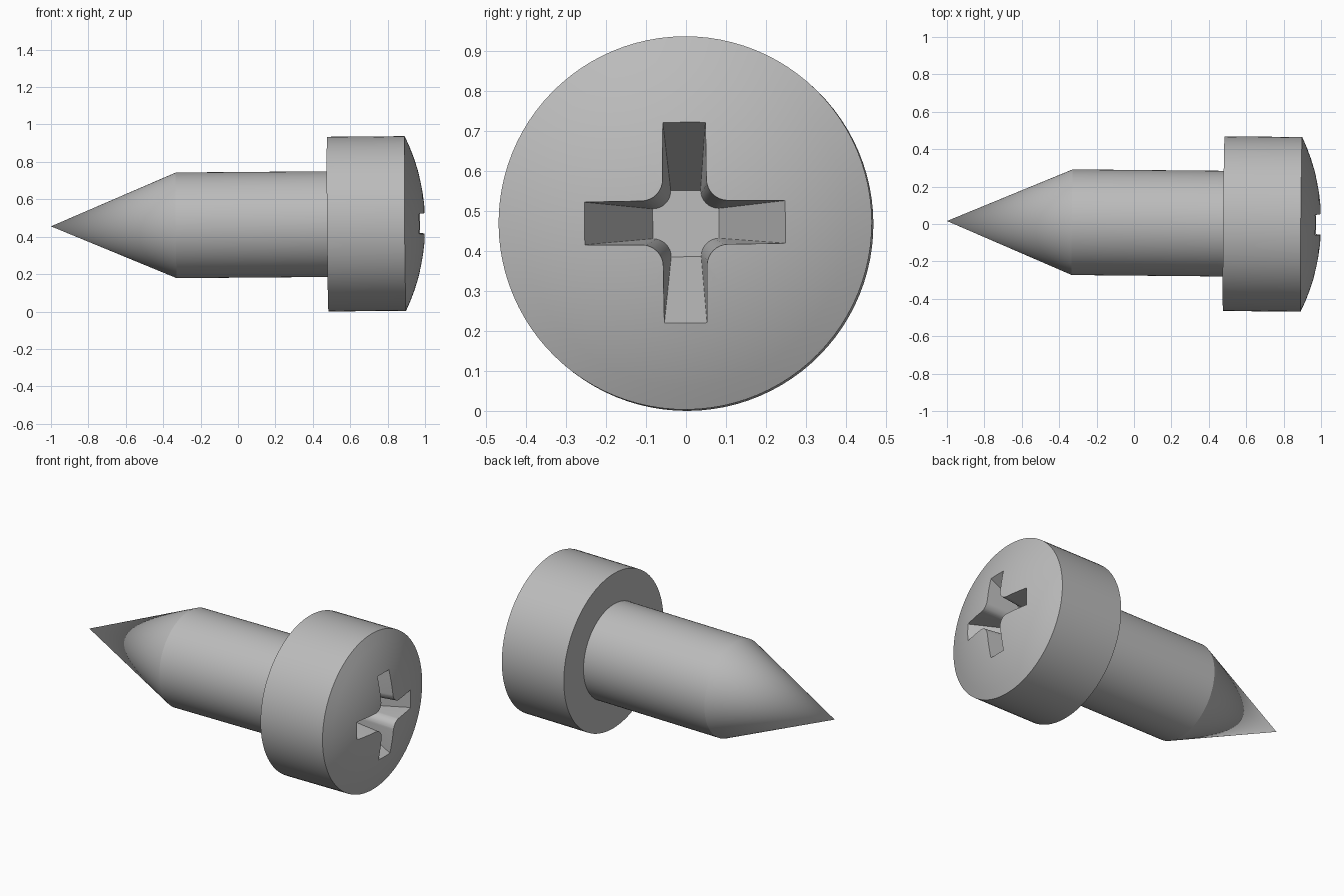
import bpy, bmesh, math
from mathutils import Matrix

if "Cube" in bpy.data.objects:
    bpy.data.objects.remove(bpy.data.objects["Cube"])

steel = bpy.data.materials.new("steel_grey")
steel.diffuse_color = (0.5, 0.5, 0.5, 1)
steel.use_nodes = True
steel.node_tree.nodes["Principled BSDF"].inputs["Base Color"].default_value = steel.diffuse_color

SEGS = 96
HEAD_R, SHANK_R = 0.467, 0.2825


def make_object(name, bm):
    bmesh.ops.recalc_face_normals(bm, faces=bm.faces[:])
    mesh = bpy.data.meshes.new(name)
    bm.to_mesh(mesh)
    bm.free()
    obj = bpy.data.objects.new(name, mesh)
    bpy.context.collection.objects.link(obj)
    mesh.materials.append(steel)
    return obj


def lathe(name, profile):
    """Spin (x, radius) points around the x axis into a closed solid."""
    bm = bmesh.new()
    verts = [bm.verts.new((x, 0, r)) for x, r in profile]
    edges = [bm.edges.new(pair) for pair in zip(verts, verts[1:])]
    bmesh.ops.spin(bm, geom=verts + edges, cent=(0, 0, 0), axis=(1, 0, 0),
                   angle=math.tau, steps=SEGS, use_duplicate=False)
    bmesh.ops.remove_doubles(bm, verts=bm.verts[:], dist=1e-5)
    return make_object(name, bm)


def cross_section(length, half, fillet, steps=8):
    """Outline of a four-armed cross with rounded inner corners."""
    points = []
    for arm in range(4):
        a = arm * math.pi / 2
        c = half + fillet
        quarter = [(length, -half), (length, half)]
        for i in range(steps + 1):
            t = 1.5 * math.pi - i / steps * math.pi / 2
            quarter.append((c + fillet * math.cos(t), c + fillet * math.sin(t)))
        points += [(u * math.cos(a) - v * math.sin(a),
                    u * math.sin(a) + v * math.cos(a)) for u, v in quarter]
    return points


# Screw body: point, shank, flat head underside, rim and shallow dome
RIM_X, TOP_X = 0.895, 1.002
rise = TOP_X - RIM_X
dome_r = (HEAD_R ** 2 + rise ** 2) / (2 * rise)
dome = []
for i in range(9):
    r = HEAD_R * (1 - i / 8)
    dome.append((TOP_X - dome_r + math.sqrt(dome_r ** 2 - r ** 2), r))
body = lathe("screw_body", [(-1, 0), (-0.33, SHANK_R), (0.48, SHANK_R),
                            (0.48, HEAD_R)] + dome)

# Driver recess: tapered cross lofted from the floor to above the dome
bm = bmesh.new()
rings = []
for x, section in ((0.70, cross_section(0.083, 0.0375, 0.045)),
                   (1.05, cross_section(0.30, 0.058, 0.055))):
    rings.append([bm.verts.new((x, y, z)) for y, z in section])
    bm.faces.new(rings[-1])
low, high = rings
for i in range(len(low)):
    j = (i + 1) % len(low)
    bm.faces.new((low[i], low[j], high[j], high[i]))
cutter = make_object("recess_cutter", bm)
cutter.hide_render = True

cut = body.modifiers.new("driver_recess", 'BOOLEAN')
cut.operation = 'DIFFERENCE'
cut.solver = 'EXACT'
cut.object = cutter
bpy.context.view_layer.objects.active = body
body.select_set(True)
bpy.ops.object.modifier_apply(modifier=cut.name)
bpy.data.objects.remove(cutter)

# Slight lean and roll of the whole screw
body.data.transform(Matrix.Translation((0, 0.0065, 0.4635))
                    @ Matrix.Rotation(-0.0095, 4, 'Z')
                    @ Matrix.Rotation(-0.008, 4, 'Y')
                    @ Matrix.Rotation(0.008, 4, 'X'))
bpy.ops.object.shade_smooth_by_angle(angle=math.radians(15))
